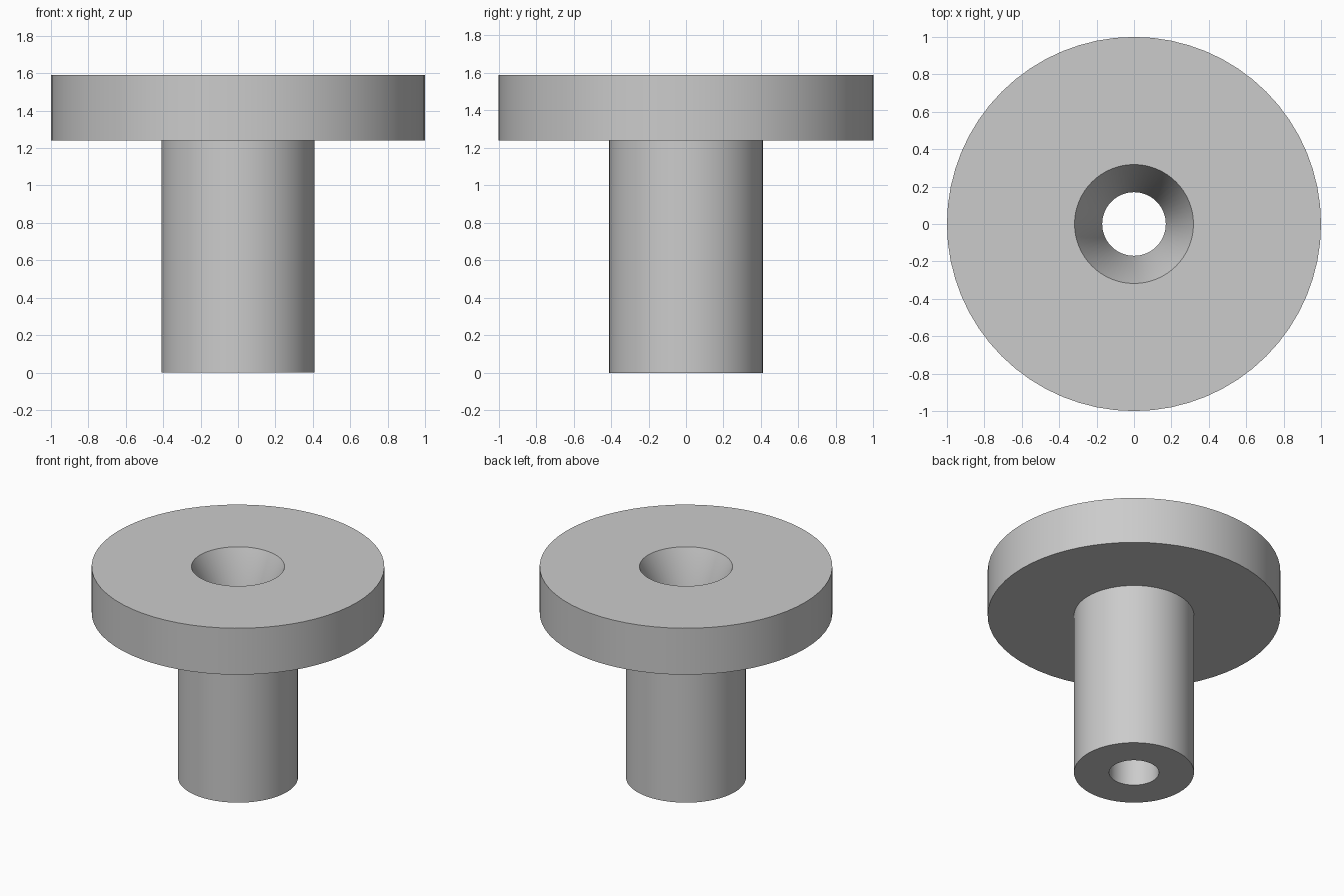
import bpy, bmesh, math

cube = bpy.data.objects.get("Cube")
if cube:
    bpy.data.objects.remove(cube, do_unlink=True)

# Dimensions
SEGMENTS = 64
HEIGHT, FLANGE_BASE = 1.59, 1.24
FLANGE_R, STEM_R, BORE_R, SINK_R = 1.0, 0.41, 0.17, 0.318

# Plain grey
grey = bpy.data.materials.new("plain_grey")
grey.use_nodes = True
colour = (0.6, 0.6, 0.6, 1)
grey.diffuse_color = colour
grey.node_tree.nodes["Principled BSDF"].inputs["Base Color"].default_value = colour


def lathe(name, profile):
    """Revolve a closed (radius, z) profile around the z axis."""
    bm = bmesh.new()
    rings = []
    for i in range(SEGMENTS):
        a = 2 * math.pi * i / SEGMENTS
        rings.append([bm.verts.new((r * math.cos(a), r * math.sin(a), z))
                      for r, z in profile])
    n = len(profile)
    for i, ring in enumerate(rings):
        after = rings[(i + 1) % SEGMENTS]
        for j in range(n):
            k = (j + 1) % n
            bm.faces.new((ring[j], after[j], after[k], ring[k]))
    bmesh.ops.recalc_face_normals(bm, faces=bm.faces)
    mesh = bpy.data.meshes.new(name)
    bm.to_mesh(mesh)
    bm.free()
    mesh.materials.append(grey)
    obj = bpy.data.objects.new(name, mesh)
    bpy.context.collection.objects.link(obj)
    return obj


# Flanged bushing: stem, wide flange, countersink down to a straight bore
bushing = lathe("flanged_bushing", [
    (BORE_R, 0), (STEM_R, 0), (STEM_R, FLANGE_BASE),
    (FLANGE_R, FLANGE_BASE), (FLANGE_R, HEIGHT),
    (SINK_R, HEIGHT), (BORE_R, FLANGE_BASE)])

# Smooth walls, crisp rims
bpy.ops.object.select_all(action="DESELECT")
bushing.select_set(True)
bpy.context.view_layer.objects.active = bushing
bpy.ops.object.shade_smooth_by_angle(angle=math.radians(30))
